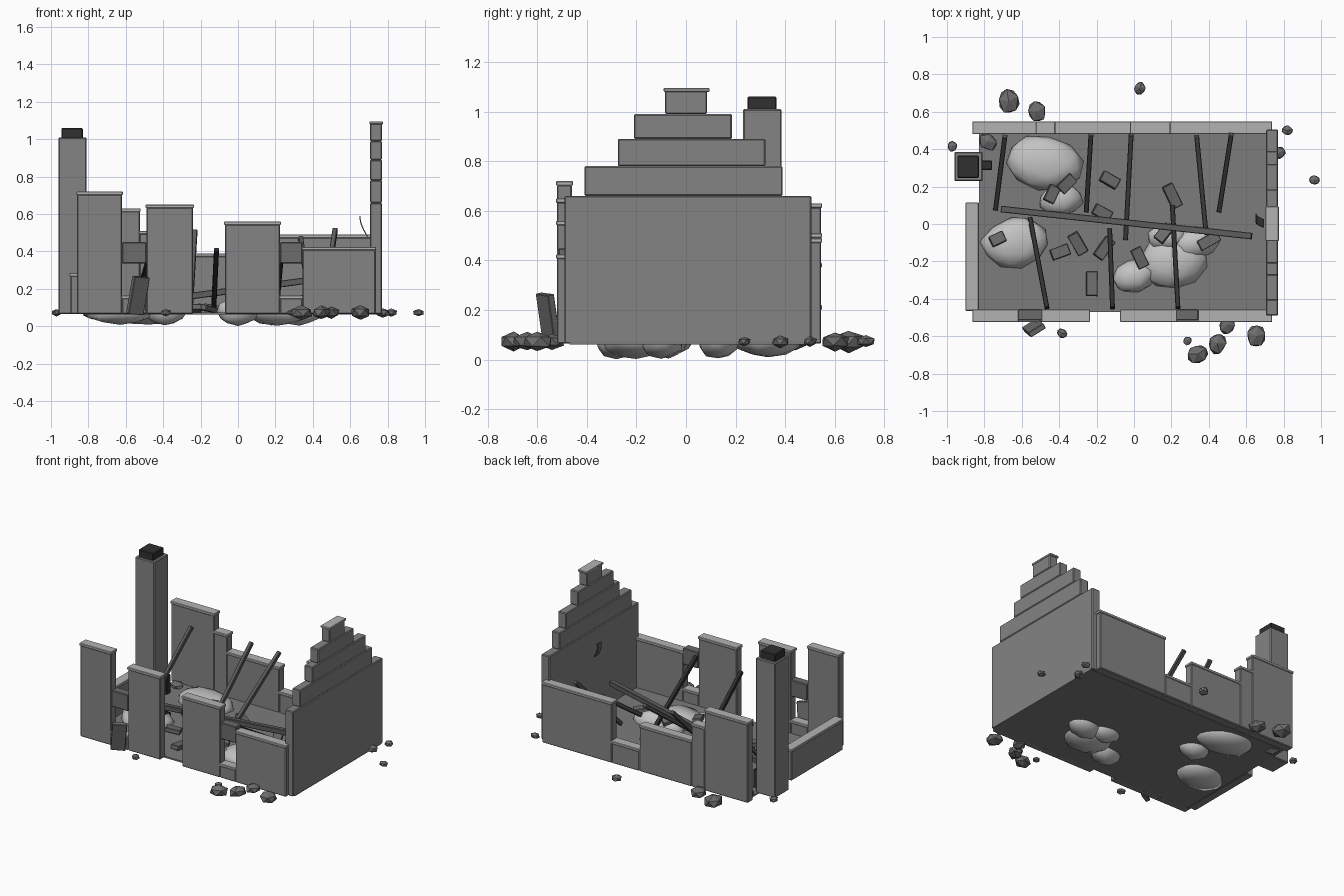
import bpy, bmesh, math, random
from mathutils import Vector

cube = bpy.data.objects.get("Cube")
if cube:
    bpy.data.objects.remove(cube)
rng = random.Random(4)
BASE = 0.065


def material(name, grey):
    m = bpy.data.materials.new(name)
    m.use_nodes = True
    colour = (grey, grey, grey, 1)
    m.diffuse_color = colour
    m.node_tree.nodes["Principled BSDF"].inputs["Base Color"].default_value = colour
    return m


WALL = material("wall_grey", 0.23)
FLOOR = material("floor_grey", 0.2)
CAP = material("pale_coping", 0.45)
RUBBLE = material("pale_rubble", 0.55)
STONE = material("stone_grey", 0.15)
WOOD = material("weathered_wood", 0.11)
CHAR = material("charred_black", 0.03)


def add(name, bm, mat):
    mesh = bpy.data.meshes.new(name)
    bm.to_mesh(mesh)
    bm.free()
    mesh.materials.append(mat)
    ob = bpy.data.objects.new(name, mesh)
    bpy.context.collection.objects.link(ob)
    return ob


def block(name, mat, x, y, z, bevel=0.005):
    """Bevelled box given by its x, y and z ranges."""
    bm = bmesh.new()
    bmesh.ops.create_cube(bm, size=1)
    for v in bm.verts:
        v.co = [r[0] if c < 0 else r[1] for c, r in zip(v.co, (x, y, z))]
    ob = add(name, bm, mat)
    if bevel:
        mod = ob.modifiers.new("Bevel", "BEVEL")
        mod.width = bevel
        mod.segments = 1
    return ob


def capped(name, x, y, top):
    """Wall piece with a thin overhanging coping."""
    block(name, WALL, x, y, (BASE, top - 0.015))
    o = 0.004
    block(name + "_coping", CAP, (x[0] - o, x[1] + o), (y[0] - o, y[1] + o),
          (top - 0.018, top), 0.003)


def slab(name, mat, centre, size, rot):
    ob = block(name, mat, *[(-s / 2, s / 2) for s in size], bevel=0.003)
    ob.location = centre
    ob.rotation_euler = rot
    return ob


def beam(name, mat, a, b, width=0.026):
    a, b = Vector(a), Vector(b)
    ob = slab(name, mat, (a + b) / 2, (width, width, (b - a).length), (0, 0, 0))
    ob.rotation_euler = (b - a).to_track_quat("Z", "Y").to_euler()


def lump(name, mat, centre, radii, detail, jitter, turn=0):
    """Squashed irregular boulder."""
    bm = bmesh.new()
    bmesh.ops.create_icosphere(bm, subdivisions=detail, radius=1)
    for v in bm.verts:
        v.co *= rng.uniform(1 - jitter, 1 + jitter * 0.5)
        v.co = [c * r for c, r in zip(v.co, radii)]
    for f in bm.faces:
        f.smooth = True
    ob = add(name, bm, mat)
    ob.location = centre
    ob.rotation_euler.z = turn
    return ob


# Floor
block("floor", FLOOR, (-0.83, 0.77), (-0.47, 0.49), (BASE - 0.003, 0.073), 0)

# Front wall with two windows and a door gap
FRONT = (-0.52, -0.46)
for i, (x0, x1, top) in enumerate([(-0.86, -0.62, 0.72), (-0.49, -0.24, 0.65),
                                   (-0.07, 0.225, 0.56), (0.345, 0.735, 0.425)]):
    capped(f"front_wall_{i}", (x0, x1), FRONT, top)
for side, x in (("right", (-0.62, -0.49)), ("left", (0.225, 0.345))):
    capped(f"window_sill_{side}", x, FRONT, 0.165)
    block(f"window_lintel_{side}", STONE, x, (-0.515, -0.455), (0.335, 0.45))

# Back wall, broken to different heights
for i, (x0, x1, top) in enumerate([(-0.86, -0.525, 0.63), (-0.525, -0.425, 0.51),
                                   (-0.425, -0.02, 0.39), (-0.02, 0.195, 0.22),
                                   (0.195, 0.735, 0.49)]):
    capped(f"back_wall_{i}", (x0, x1), (0.485, 0.545), top)

# Low side wall
capped("low_side_wall", (-0.896, -0.834), (-0.46, 0.11), 0.285)

# Stepped gable
for i, (y0, y1, z0, z1) in enumerate([(-0.49, 0.505, BASE, 0.66), (-0.41, 0.39, 0.66, 0.78),
                                      (-0.275, 0.32, 0.78, 0.89), (-0.21, 0.185, 0.89, 0.99)]):
    block(f"gable_step_{i}", WALL, (0.706, 0.77), (y0, y1), (z0, z1))
block("gable_peak", WALL, (0.706, 0.77), (-0.085, 0.085), (0.99, 1.085))
block("gable_coping", CAP, (0.702, 0.774), (-0.09, 0.095), (1.08, 1.095), 0.003)

# Chimney
block("chimney_stack", WALL, (-0.96, -0.81), (0.23, 0.385), (BASE, 1.01))
block("chimney_pot", CHAR, (-0.945, -0.83), (0.247, 0.365), (1.005, 1.06))
block("hearth", CHAR, (-0.815, -0.758), (0.29, 0.34), (BASE, 0.2))

# Fallen roof beams: (high end x, y), (low end x, y), high z
for i, (xa, ya, xb, yb, z) in enumerate([(-0.69, 0.47, -0.74, 0.08, 0.5),
                                         (-0.23, 0.48, -0.255, 0.07, 0.51),
                                         (-0.015, 0.48, -0.045, -0.08, 0.5),
                                         (0.335, 0.47, 0.39, -0.1, 0.47),
                                         (0.52, 0.48, 0.455, 0.07, 0.52)]):
    beam(f"back_rafter_{i}", WOOD, (xa, ya, z), (xb, yb, 0.09))
for i, (xa, xb, yb, z) in enumerate([(-0.465, -0.555, 0.03, 0.4), (-0.115, -0.13, -0.03, 0.41),
                                     (0.235, 0.205, 0.1, 0.42)]):
    beam(f"charred_rafter_{i}", CHAR, (xa, -0.45, z), (xb, yb, 0.09))
beam("ridge_beam", WOOD, (-0.71, 0.08, 0.1), (0.63, -0.065, 0.28), 0.035)

# Pale rubble heaps sunk through the floor
for i, (x, y, rx, ry, turn) in enumerate([(-0.48, 0.33, 0.21, 0.15, -0.2),
                                          (-0.39, 0.13, 0.12, 0.09, 0.1),
                                          (-0.63, -0.1, 0.19, 0.14, 0.2),
                                          (0.21, -0.2, 0.18, 0.15, 0.1),
                                          (0.0, -0.28, 0.12, 0.09, 0.3),
                                          (0.33, -0.1, 0.14, 0.09, 0.2),
                                          (0.18, -0.07, 0.11, 0.08, 0)]):
    lump(f"rubble_heap_{i}", RUBBLE, (x, y, 0.08), (rx, ry, 0.075), 2, 0.1, turn)

# Loose stones around the walls
for i, (x, y, r) in enumerate([(-0.67, 0.655, 0.073), (-0.52, 0.6, 0.063), (0.03, 0.725, 0.04),
                               (0.82, 0.5, 0.035), (0.775, 0.38, 0.043), (0.965, 0.235, 0.032),
                               (0.655, -0.6, 0.068), (0.445, -0.64, 0.063), (0.34, -0.695, 0.063),
                               (0.285, -0.625, 0.028), (-0.385, -0.585, 0.032),
                               (-0.97, 0.415, 0.033), (-0.78, 0.44, 0.058), (0.5, -0.54, 0.055)]):
    stone = lump(f"loose_stone_{i}", STONE, (x, y, 0.073), (r, r * 0.85, r * 0.62), 1, 0.12,
                 rng.uniform(0, 3))
    for p in stone.data.polygons:
        p.use_smooth = False

# Scattered bricks and boards on the floor
for i, (x, y, deg, length) in enumerate([(-0.13, 0.235, -30, 0.1), (-0.44, 0.16, 65, 0.09),
                                         (-0.36, 0.215, 45, 0.1), (-0.17, 0.06, -30, 0.1),
                                         (-0.53, -0.07, 40, 0.1), (-0.395, -0.15, 20, 0.1),
                                         (-0.3, -0.105, -60, 0.12), (-0.16, -0.13, 55, 0.12),
                                         (0.03, -0.18, -65, 0.11), (-0.225, -0.32, 90, 0.13),
                                         (0.205, 0.15, -65, 0.13), (0.4, -0.09, 30, 0.12),
                                         (0.16, -0.05, 50, 0.1), (-0.73, -0.08, 25, 0.08)]):
    on_heap = i in (1, 2, 8, 11, 12, 13)
    slab(f"fallen_brick_{i}", STONE, (x, y, 0.145 if on_heap else 0.095),
         (length, 0.06, 0.03), (rng.uniform(-0.25, 0.25), 0.15, math.radians(deg)))

# Shutter leaning outside the front window
slab("fallen_shutter", STONE, (-0.535, -0.555, 0.165), (0.095, 0.03, 0.205),
     (math.radians(12), math.radians(4), math.radians(32)))

# Torn strip hanging inside the gable
bm = bmesh.new()
rows = []
for k in range(7):
    t = k / 6
    x, z = 0.695 - 0.04 * math.sin(t * 1.6), 0.48 + 0.11 * t
    rows.append([bm.verts.new((x, y + 0.03 * t, z)) for y in (-0.02, 0.025)])
for a, b in zip(rows, rows[1:]):
    bm.faces.new((a[0], a[1], b[1], b[0]))
strip = add("torn_strip", bm, WOOD)
strip.modifiers.new("Solidify", "SOLIDIFY").thickness = 0.006
